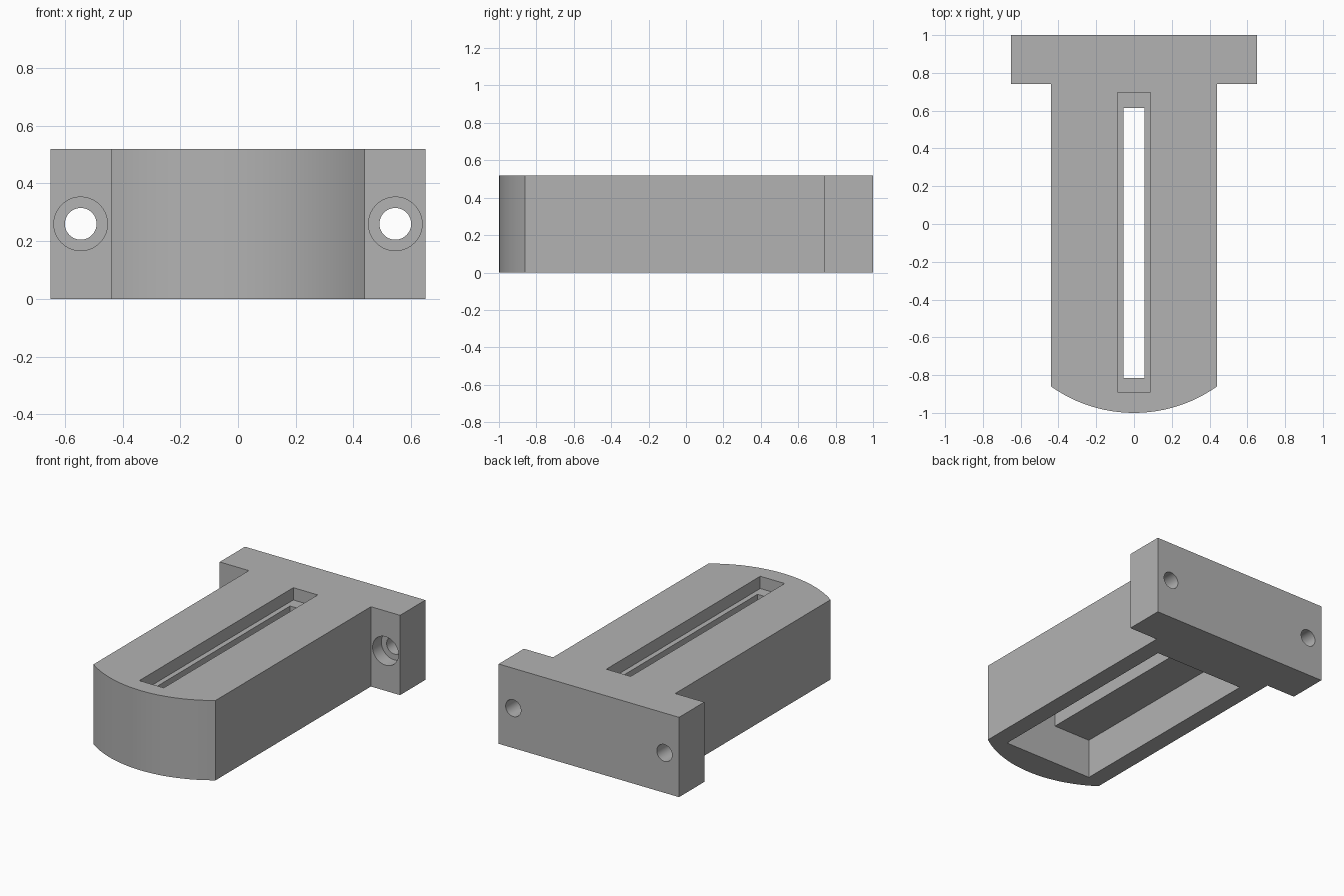
import bpy
import bmesh
from math import sin, cos, asin, pi
from mathutils import Matrix, Vector

if "Cube" in bpy.data.objects:
    bpy.data.objects.remove(bpy.data.objects["Cube"])

HEIGHT = 0.52
HALF_BODY, HALF_FLANGE = 0.44, 0.65
FLANGE_FRONT, BACK = 0.74, 1.0
NOSE_RADIUS, NOSE_CENTRE = 0.76, -0.24

grey = bpy.data.materials.new("plain grey")
grey.use_nodes = True
grey.diffuse_color = (0.45, 0.45, 0.45, 1)
grey.node_tree.nodes["Principled BSDF"].inputs["Base Color"].default_value = grey.diffuse_color


def make_object(name, bm):
    bmesh.ops.recalc_face_normals(bm, faces=bm.faces)
    mesh = bpy.data.meshes.new(name)
    bm.to_mesh(mesh)
    bm.free()
    mesh.materials.append(grey)
    obj = bpy.data.objects.new(name, mesh)
    bpy.context.collection.objects.link(obj)
    return obj


def box(name, half_width, y0, y1, z0, z1):
    bm = bmesh.new()
    size = Matrix.Diagonal((2 * half_width, y1 - y0, z1 - z0, 1))
    centre = Matrix.Translation((0, (y0 + y1) / 2, (z0 + z1) / 2))
    bmesh.ops.create_cube(bm, size=1, matrix=centre @ size)
    return make_object(name, bm)


def bore(name, x, radius, y0, y1):
    bm = bmesh.new()
    place = Matrix.Translation((x, (y0 + y1) / 2, HEIGHT / 2)) @ Matrix.Rotation(pi / 2, 4, "X")
    bmesh.ops.create_cone(bm, cap_ends=True, segments=40, radius1=radius,
                          radius2=radius, depth=y1 - y0, matrix=place)
    return make_object(name, bm)


def cut(target, cutter):
    mod = target.modifiers.new(cutter.name, "BOOLEAN")
    mod.operation = "DIFFERENCE"
    mod.solver = "EXACT"
    mod.object = cutter
    bpy.context.view_layer.objects.active = target
    bpy.ops.object.modifier_apply(modifier=mod.name)
    bpy.data.objects.remove(cutter)


# T-shaped outline with a bowed nose, raised to full height
sweep = asin(HALF_BODY / NOSE_RADIUS)
steps = 24
outline = []
for i in range(steps + 1):
    a = sweep * (2 * i / steps - 1)
    outline.append((NOSE_RADIUS * sin(a), NOSE_CENTRE - NOSE_RADIUS * cos(a)))
outline += [(HALF_BODY, FLANGE_FRONT), (HALF_FLANGE, FLANGE_FRONT), (HALF_FLANGE, BACK),
            (-HALF_FLANGE, BACK), (-HALF_FLANGE, FLANGE_FRONT), (-HALF_BODY, FLANGE_FRONT)]
bm = bmesh.new()
base = bm.faces.new([bm.verts.new((x, y, 0)) for x, y in outline])
raised = bmesh.ops.extrude_face_region(bm, geom=[base])["geom"]
bmesh.ops.translate(bm, vec=Vector((0, 0, HEIGHT)),
                    verts=[v for v in raised if isinstance(v, bmesh.types.BMVert)])
bracket = make_object("flanged_bracket", bm)

# Underside pocket, through slot and shallow top recess
cut(bracket, box("pocket", 0.325, -0.815, 0.615, -0.1, 0.26))
cut(bracket, box("top_recess", 0.088, -0.89, 0.695, 0.44, 0.7))
cut(bracket, box("slot", 0.055, -0.815, 0.615, 0.2, 0.6))

# Counterbored screw holes in the flange ears
for side in (-1, 1):
    cut(bracket, bore("counterbore", side * 0.545, 0.093, FLANGE_FRONT - 0.1, FLANGE_FRONT + 0.09))
    cut(bracket, bore("screw_hole", side * 0.545, 0.055, FLANGE_FRONT - 0.1, BACK + 0.1))

# Smooth the round walls, keep the corners crisp
bpy.ops.object.select_all(action="DESELECT")
bracket.select_set(True)
bpy.context.view_layer.objects.active = bracket
bpy.ops.object.shade_smooth_by_angle(angle=pi / 6)
